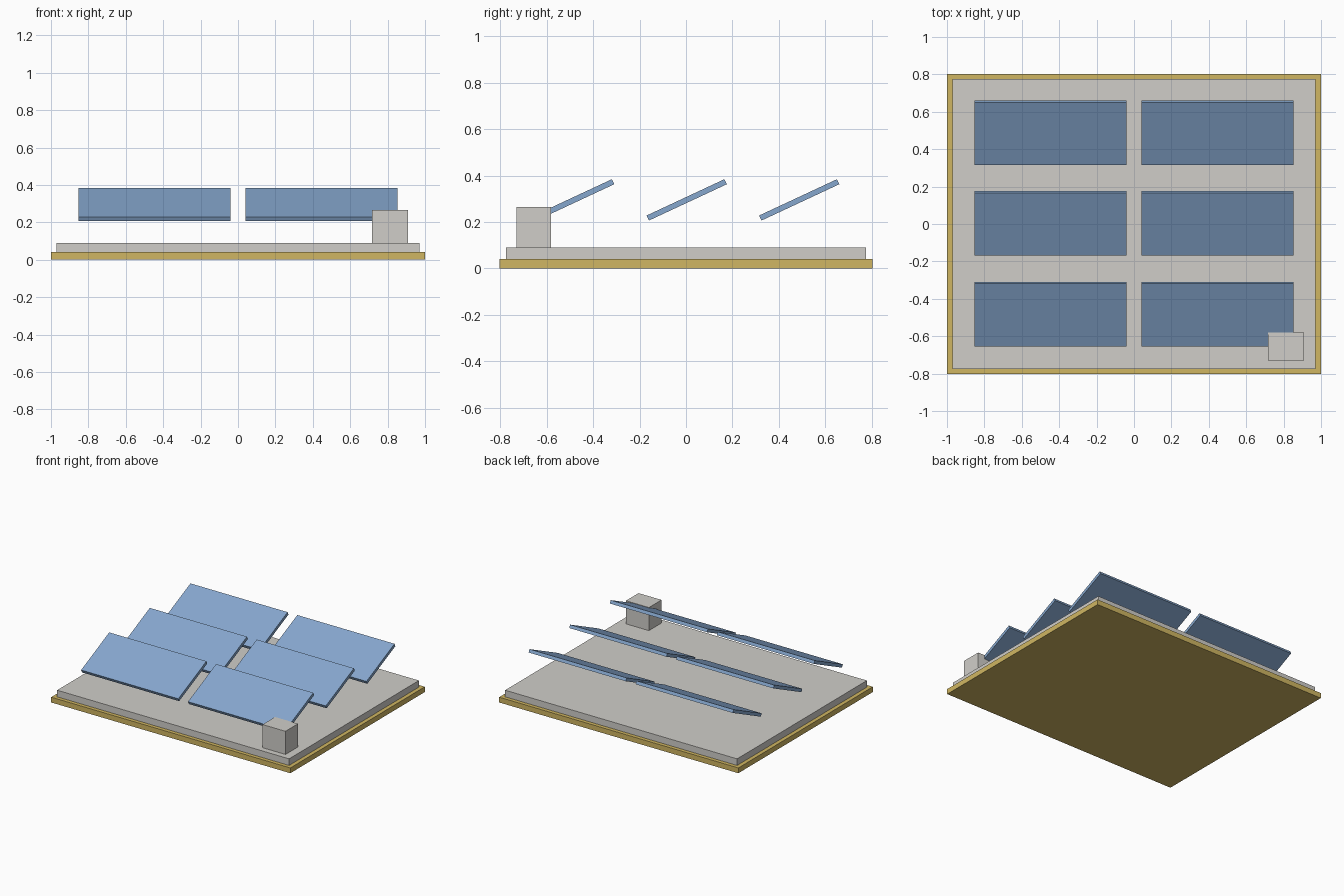
import bpy, math

if "Cube" in bpy.data.objects:
    bpy.data.objects.remove(bpy.data.objects["Cube"])


def material(name, srgb):
    m = bpy.data.materials.new(name)
    m.diffuse_color = [((c / 255 + 0.055) / 1.055) ** 2.4 for c in srgb] + [1]
    m.use_nodes = True
    m.node_tree.nodes["Principled BSDF"].inputs["Base Color"].default_value = m.diffuse_color
    return m


def box(name, size, centre, mat, tilt=0):
    bpy.ops.mesh.primitive_cube_add(size=1, location=centre)
    ob = bpy.context.object
    ob.name = name
    ob.scale = size
    ob.rotation_euler.x = math.radians(tilt)
    ob.data.materials.append(mat)
    return ob


gold = material("ochre", (208, 182, 98))
grey = material("concrete grey", (208, 206, 201))
blue = material("panel blue", (134, 167, 206))

# Roof deck: ochre base with a slightly smaller grey slab on top
box("base", (2.0, 1.606, 0.04), (0, 0, 0.02), gold)
box("roof_slab", (1.94, 1.55, 0.05), (0, 0, 0.065), grey)

# Equipment box in the front right corner
box("equipment_box", (0.192, 0.15, 0.177), (0.813, -0.656, 0.1765), grey)

# Three rows of two tilted panels
for row, y in enumerate((-0.482, 0.003, 0.488)):
    for side, x in (("left", -0.447), ("right", 0.447)):
        box(f"solar_panel_{side}_{row + 1}", (0.813, 0.37, 0.024),
            (x, y, 0.295), blue, 25)
